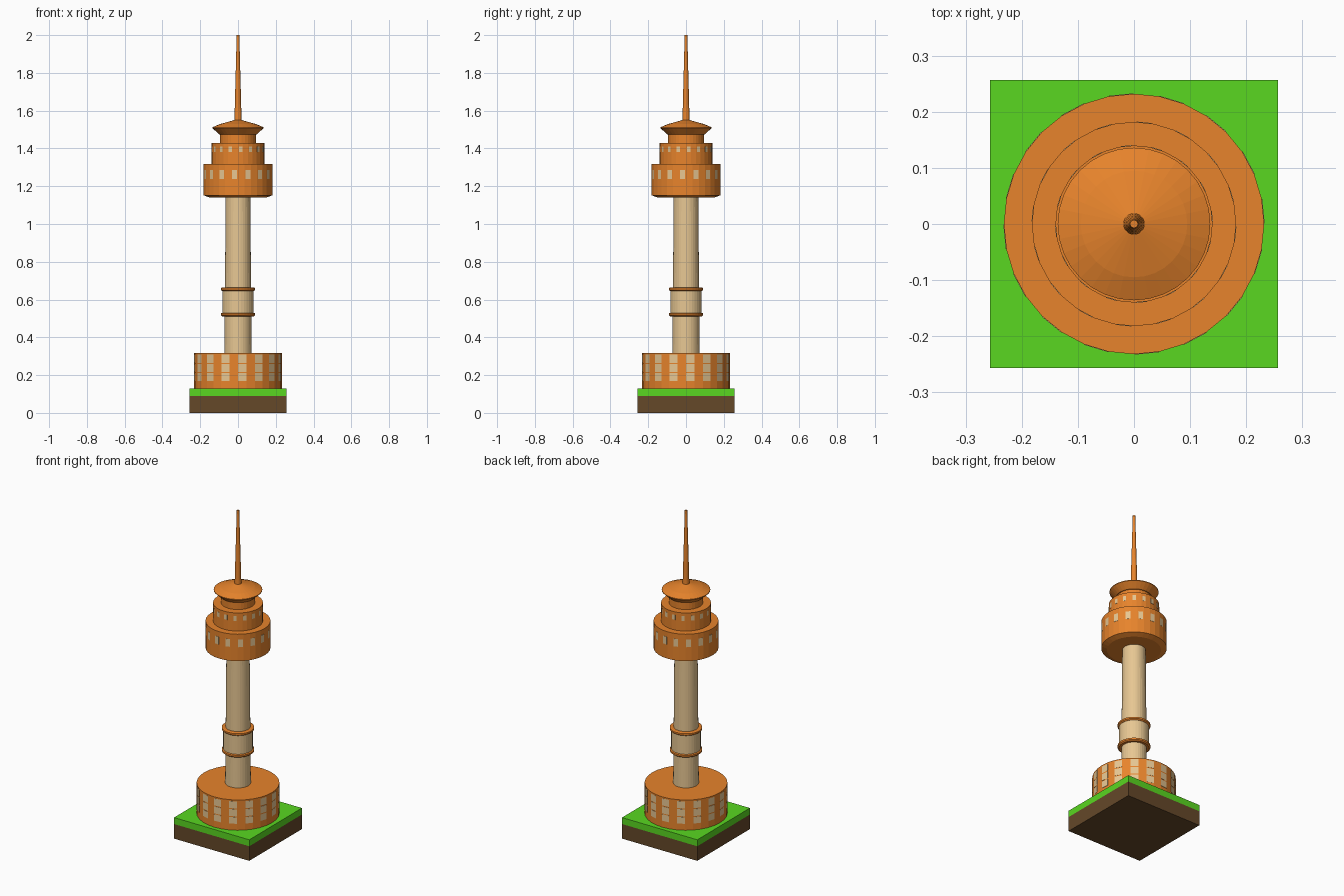
import bpy, bmesh
from math import sin, cos, pi

if "Cube" in bpy.data.objects:
    bpy.data.objects.remove(bpy.data.objects["Cube"])

SEG = 32


def material(name, rgb):
    m = bpy.data.materials.new(name)
    m.diffuse_color = (*rgb, 1)
    m.use_nodes = True
    m.node_tree.nodes["Principled BSDF"].inputs["Base Color"].default_value = m.diffuse_color
    return m


ORANGE = material("orange", (0.80, 0.23, 0.025))
CREAM = material("cream", (0.80, 0.57, 0.29))
GREEN = material("grass_green", (0.10, 0.68, 0.015))
BROWN = material("soil_brown", (0.13, 0.065, 0.022))


def finish(bm, name, mat):
    bmesh.ops.recalc_face_normals(bm, faces=bm.faces)
    mesh = bpy.data.meshes.new(name)
    bm.to_mesh(mesh)
    bm.free()
    mesh.materials.append(mat)
    ob = bpy.data.objects.new(name, mesh)
    bpy.context.collection.objects.link(ob)
    return ob


def point(r, step, z):
    # steps run round from the front (-y) towards +x
    a = 2 * pi * step / SEG
    return (r * sin(a), -r * cos(a), z)


def turned(name, mat, profile):
    """Closed solid of revolution from (radius, z) pairs."""
    bm = bmesh.new()
    rings = [[bm.verts.new(point(r, i, z)) for i in range(SEG)] for r, z in profile]
    for lo, hi in zip(rings, rings[1:]):
        for i in range(SEG):
            j = (i + 1) % SEG
            bm.faces.new((lo[i], lo[j], hi[j], hi[i]))
    bm.faces.new(rings[0])
    bm.faces.new(rings[-1])
    return finish(bm, name, mat)


def slab(name, mat, half, z0, z1):
    bm = bmesh.new()
    bmesh.ops.create_cube(bm, size=1)
    for v in bm.verts:
        v.co = (v.co.x * 2 * half, v.co.y * 2 * half, z0 if v.co.z < 0 else z1)
    return finish(bm, name, mat)


def windows(name, r, start, rows, fill):
    """Thin panes on every second facet of a drum; fill is the share of facet width."""
    bm = bmesh.new()
    for z0, z1 in rows:
        for k in range(start, SEG + start, 2):
            mid = 2 * pi * (k + 0.5) / SEG
            half_w = r * sin(pi / SEG) * fill
            apothem = r * cos(pi / SEG)
            ring = []
            for d in (apothem - 0.004, apothem + 0.001):
                ring.append([bm.verts.new((d * sin(mid) + u * cos(mid),
                                           -d * cos(mid) + u * sin(mid), z))
                             for u, z in ((-half_w, z0), (half_w, z0),
                                          (half_w, z1), (-half_w, z1))])
            inner, outer = ring
            bm.faces.new(outer)
            bm.faces.new(inner)
            for i in range(4):
                j = (i + 1) % 4
                bm.faces.new((inner[i], inner[j], outer[j], outer[i]))
    return finish(bm, name, CREAM)


# Ground block
slab("soil_block", BROWN, 0.257, 0, 0.09)
slab("grass_layer", GREEN, 0.257, 0.09, 0.13)

# Base building
turned("base_drum", ORANGE, [(0.232, 0.13), (0.232, 0.317)])
windows("base_windows", 0.232, 0, [(0.17, 0.21), (0.216, 0.259), (0.265, 0.308)], 0.98)

# Shaft with collar and rings
turned("shaft", CREAM, [(0.072, 0.317), (0.065, 1.15)])
turned("shaft_collar", CREAM, [(0.083, 0.525), (0.083, 0.65)])
for name, z in (("lower_ring", 0.521), ("upper_ring", 0.655)):
    turned(name, ORANGE, [(0.084, z - 0.01), (0.091, z - 0.004),
                          (0.091, z + 0.006), (0.084, z + 0.009)])

# Observation pod
turned("pod_lower_drum", ORANGE, [(0.15, 1.14), (0.182, 1.152), (0.182, 1.318)])
windows("pod_lower_windows", 0.182, -1, [(1.238, 1.285)], 0.75)
turned("pod_upper_drum", ORANGE, [(0.14, 1.318), (0.14, 1.43)])
windows("pod_upper_windows", 0.14, 0, [(1.381, 1.411)], 0.7)
turned("pod_neck", ORANGE, [(0.095, 1.43), (0.095, 1.48)])

# Roof dish and antenna
turned("roof_dish", ORANGE, [(0.10, 1.475), (0.136, 1.508), (0.136, 1.512),
                             (0.095, 1.529), (0.02, 1.55)])
turned("antenna", ORANGE, [(0.019, 1.545), (0.007, 2.0)])
